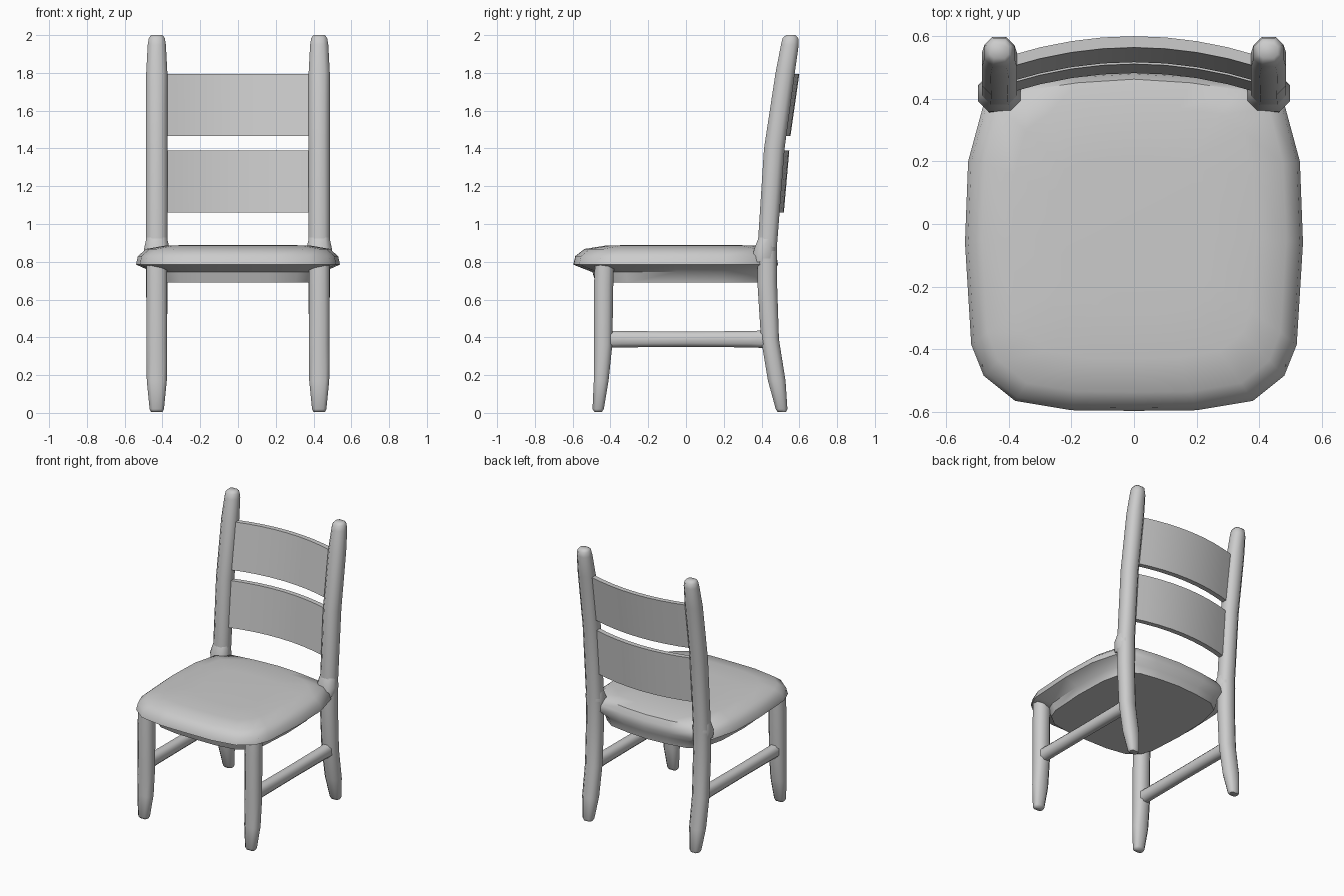
import bpy
import bmesh
import math

cube = bpy.data.objects.get("Cube")
if cube:
    bpy.data.objects.remove(cube, do_unlink=True)

grey = bpy.data.materials.new("plain_grey")
grey.use_nodes = True
colour = (0.6, 0.6, 0.6, 1)
grey.diffuse_color = colour
grey.node_tree.nodes["Principled BSDF"].inputs["Base Color"].default_value = colour


def loft(name, rings, angle=60):
    """Skin a closed solid through equal-sized rings of points."""
    bm = bmesh.new()
    loops = [[bm.verts.new(p) for p in ring] for ring in rings]
    n = len(loops[0])
    for a, b in zip(loops, loops[1:]):
        for i in range(n):
            j = (i + 1) % n
            bm.faces.new((a[i], a[j], b[j], b[i]))
    bm.faces.new(loops[0])
    bm.faces.new(loops[-1])
    bmesh.ops.recalc_face_normals(bm, faces=bm.faces)
    mesh = bpy.data.meshes.new(name)
    bm.to_mesh(mesh)
    bm.free()
    mesh.materials.append(grey)
    obj = bpy.data.objects.new(name, mesh)
    bpy.context.collection.objects.link(obj)
    bpy.ops.object.select_all(action="DESELECT")
    obj.select_set(True)
    bpy.context.view_layer.objects.active = obj
    bpy.ops.object.shade_smooth_by_angle(angle=math.radians(angle))
    return obj


def soft_rect(u0, u1, v0, v1, cut=0.27):
    """Rectangle with chamfered corners."""
    c = cut * min(u1 - u0, v1 - v0)
    return [(u0 + c, v0), (u1 - c, v0), (u1, v0 + c), (u1, v1 - c),
            (u1 - c, v1), (u0 + c, v1), (u0, v1 - c), (u0, v0 + c)]


def leg(name, cx, stations):
    """Upright leg; each station is height, half width, front y, back y."""
    loft(name, [[(x, y, z) for x, y in soft_rect(cx - w, cx + w, f, b)]
                for z, w, f, b in stations])


FRONT_LEG = [(0.005, 0.03, -0.485, -0.445), (0.02, 0.038, -0.495, -0.435),
             (0.17, 0.053, -0.488, -0.41), (0.36, 0.055, -0.487, -0.39),
             (0.68, 0.055, -0.487, -0.385), (0.82, 0.055, -0.48, -0.38)]
BACK_POST = [(0.005, 0.03, 0.485, 0.53), (0.02, 0.038, 0.475, 0.537),
             (0.17, 0.053, 0.434, 0.527), (0.39, 0.055, 0.397, 0.492),
             (0.69, 0.056, 0.378, 0.482), (0.89, 0.056, 0.38, 0.482),
             (1.4, 0.056, 0.413, 0.522), (1.8, 0.056, 0.474, 0.576),
             (1.95, 0.048, 0.503, 0.597), (1.985, 0.042, 0.512, 0.594),
             (2.0, 0.03, 0.53, 0.578)]

for side, sx in (("left", 1), ("right", -1)):
    cx = 0.43 * sx
    leg(side + "_front_leg", cx, FRONT_LEG)
    leg(side + "_back_post", cx, BACK_POST)
    # side stretcher, slightly thicker where it meets the legs
    rail = [(-0.42, 0.046), (-0.34, 0.043), (0, 0.041), (0.34, 0.043), (0.44, 0.048)]
    loft(side + "_stretcher",
         [[(x, y, z) for x, z in soft_rect(cx - 0.038, cx + 0.038, 0.39 - h, 0.39 + h)]
          for y, h in rail])
    # flared base of the post where it meets the seat
    loft(side + "_post_collar",
         [[(x, y, z) for x, y in soft_rect(cx - w, cx + w, 0.43 - d, 0.475)]
          for z, w, d in ((0.8, 0.052, 0.08), (0.865, 0.068, 0.07), (0.93, 0.054, 0.045))])

# seat: rounded outline, domed on top, tapering into the apron below
half = [(0, -0.597), (0.2, -0.595), (0.38, -0.565), (0.48, -0.485), (0.52, -0.385),
        (0.54, -0.06), (0.53, 0.2), (0.48, 0.385), (0.38, 0.45), (0.2, 0.475), (0, 0.487)]
outline = half + [(-x, y) for x, y in half[-2:0:-1]]
levels = [(0.69, 0.8, 0.94), (0.745, 0.83, 0.96), (0.785, 1, 1), (0.83, 0.982, 0.985),
          (0.868, 0.9, 0.95), (0.885, 0.72, 0.78), (0.89, 0.45, 0.45)]
loft("seat", [[(x * s, y * (s if y < 0 else back), z) for x, y in outline]
              for z, s, back in levels], angle=50)


def slat(name, z0, z1, y0, y1):
    """Curved back slat; y0 and y1 are the rear of its middle, low and high."""
    rings = []
    for i in range(9):
        x = -0.4 + 0.1 * i
        bow = 0.057 * (x / 0.38) ** 2
        t = 0.036
        rings.append([(x, y0 - bow - t, z0), (x, y0 - bow, z0),
                      (x, y1 - bow, z1), (x, y1 - bow - t, z1)])
    loft(name, rings, angle=40)


slat("lower_back_slat", 1.06, 1.39, 0.518, 0.547)
slat("upper_back_slat", 1.465, 1.795, 0.553, 0.6)
